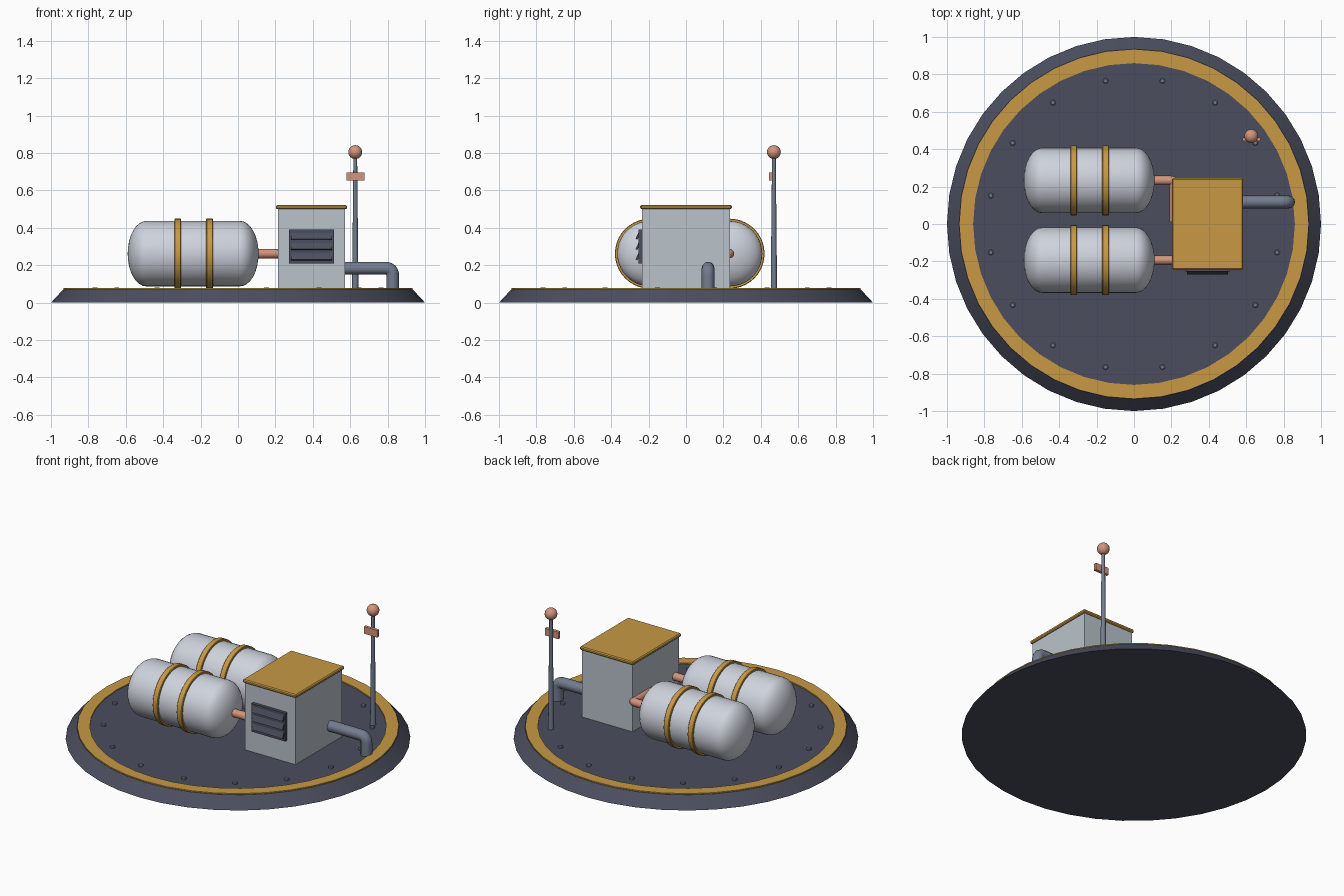
import bpy, bmesh, math
from mathutils import Vector, Matrix

if "Cube" in bpy.data.objects:
    bpy.data.objects.remove(bpy.data.objects["Cube"])


def material(name, rgb):
    m = bpy.data.materials.new(name)
    m.diffuse_color = (*rgb, 1)
    m.use_nodes = True
    m.node_tree.nodes["Principled BSDF"].inputs["Base Color"].default_value = m.diffuse_color
    return m


DECK = material("dark slate", (0.07, 0.076, 0.112))
YELLOW = material("warm yellow", (0.58, 0.32, 0.06))
WHITE = material("tank white", (0.62, 0.65, 0.72))
WALL = material("wall grey", (0.49, 0.55, 0.60))
COPPER = material("copper", (0.66, 0.30, 0.20))
STEEL = material("pipe steel", (0.17, 0.205, 0.275))


def finish(name, bm, mat, smooth=True):
    bmesh.ops.recalc_face_normals(bm, faces=bm.faces)
    me = bpy.data.meshes.new(name)
    bm.to_mesh(me)
    bm.free()
    me.materials.append(mat)
    ob = bpy.data.objects.new(name, me)
    bpy.context.collection.objects.link(ob)
    if smooth:
        bpy.ops.object.select_all(action='DESELECT')
        ob.select_set(True)
        bpy.context.view_layer.objects.active = ob
        bpy.ops.object.shade_smooth_by_angle(angle=math.radians(35))
    return ob


def lathe(name, profile, mat, loc=(0, 0, 0), segs=32, along_x=False, closed=False):
    """Spin a (radius, height) profile around z, optionally laid along x."""
    bm = bmesh.new()
    vs = [bm.verts.new((r, 0, h)) for r, h in profile]
    pairs = list(zip(vs, vs[1:])) + ([(vs[-1], vs[0])] if closed else [])
    es = [bm.edges.new(p) for p in pairs]
    bmesh.ops.spin(bm, geom=vs + es, cent=(0, 0, 0), axis=(0, 0, 1),
                   angle=2 * math.pi, steps=segs, use_duplicate=False)
    bmesh.ops.remove_doubles(bm, verts=bm.verts, dist=1e-5)
    if along_x:
        bm.transform(Matrix.Rotation(math.pi / 2, 4, 'Y'))
    bm.transform(Matrix.Translation(loc))
    return finish(name, bm, mat)


def box(name, lo, hi, mat, bevel=0, tilt=0):
    lo, hi = Vector(lo), Vector(hi)
    bm = bmesh.new()
    bmesh.ops.create_cube(bm, size=1)
    bm.transform(Matrix.Translation((lo + hi) / 2) @ Matrix.Rotation(tilt, 4, 'X')
                 @ Matrix.Diagonal((*(hi - lo), 1)))
    if bevel:
        bmesh.ops.bevel(bm, geom=bm.edges[:], offset=bevel, segments=1, affect='EDGES')
    return finish(name, bm, mat, False)


def pipe(name, pts, radius, mat, bend=0.04):
    """Round pipe through corner points, with rounded elbows."""
    pts = [Vector(p) for p in pts]
    path = [pts[0]]
    for a, b, c in zip(pts, pts[1:], pts[2:]):
        p, q = b + (a - b).normalized() * bend, b + (c - b).normalized() * bend
        for i in range(7):
            t = i / 6
            path.append(p * (1 - t) ** 2 + b * 2 * t * (1 - t) + q * t * t)
    path.append(pts[-1])
    cu = bpy.data.curves.new(name, 'CURVE')
    cu.dimensions = '3D'
    cu.bevel_depth, cu.bevel_resolution, cu.use_fill_caps = radius, 4, True
    sp = cu.splines.new('POLY')
    sp.points.add(len(path) - 1)
    for v, co in zip(sp.points, path):
        v.co = (*co, 1)
    cu.materials.append(mat)
    ob = bpy.data.objects.new(name, cu)
    bpy.context.collection.objects.link(ob)
    bpy.ops.object.select_all(action='DESELECT')
    ob.select_set(True)
    bpy.context.view_layer.objects.active = ob
    bpy.ops.object.convert(target='MESH')
    bpy.ops.object.shade_smooth_by_angle(angle=math.radians(35))


# Round base plate with sloped rim, yellow ring and deck bolts
lathe("base_plate", [(0, 0), (1, 0), (0.935, 0.07), (0, 0.07)], DECK, segs=40)
lathe("deck_ring", [(0.86, 0.064), (0.933, 0.064), (0.933, 0.077), (0.86, 0.077)],
      YELLOW, segs=40, closed=True)
for i in range(16):
    a = math.radians(11.25 + 22.5 * i)
    lathe(f"deck_bolt_{i + 1}", [(0, -0.005), (0.015, -0.005), (0.015, 0.008), (0.01, 0.012), (0, 0.012)],
          STEEL, (0.78 * math.cos(a), 0.78 * math.sin(a), 0.07), 8)

# Two horizontal tanks with domed ends and strap bands
R, HALF, DOME, TZ = 0.175, 0.35, 0.10, 0.262
dome = [(R * math.cos(math.pi / 2 * i / 8), HALF - DOME + DOME * math.sin(math.pi / 2 * i / 8))
        for i in range(9)]
dome[-1] = (0, HALF)
tank = [(r, -h) for r, h in reversed(dome)] + dome
for side, y in (("front", -0.193), ("back", 0.233)):
    lathe(f"{side}_tank", tank, WHITE, (-0.24, y, TZ), 40, along_x=True)
    for n, x in enumerate((-0.322, -0.152)):
        lathe(f"{side}_tank_band_{n + 1}",
              [(0.17, -0.018), (0.184, -0.018), (0.187, -0.015), (0.187, 0.015),
               (0.184, 0.018), (0.17, 0.018)],
              YELLOW, (x, y, TZ), 40, along_x=True, closed=True)

# Copper feed pipes from the tanks to the pump house
pipe("front_feed_pipe", [(0.08, -0.193, TZ), (0.24, -0.193, TZ)], 0.025, COPPER)
pipe("back_feed_pipe", [(0.08, 0.233, TZ), (0.215, 0.233, TZ), (0.215, 0.01, TZ)],
     0.025, COPPER, 0.02)

# Pump house with overhanging roof
box("pump_house", (0.214, -0.235, 0.065), (0.572, 0.235, 0.505), WALL)
box("pump_house_roof", (0.203, -0.245, 0.500), (0.583, 0.245, 0.522), YELLOW, 0.006)

# Louvred vent on the front wall
box("vent_panel", (0.273, -0.255, 0.21), (0.513, -0.23, 0.39), DECK)
for i in range(3):
    z = 0.245 + 0.055 * i
    box(f"vent_slat_{i + 1}", (0.283, -0.263, z - 0.018), (0.503, -0.252, z + 0.018),
        DECK, tilt=math.radians(-25))

# Outlet pipe bending down into the deck
pipe("outlet_pipe", [(0.55, 0.118, 0.184), (0.827, 0.118, 0.184), (0.827, 0.118, 0.065)],
     0.034, STEEL)

# Tapered mast with ball and small sign plate
MX, MY = 0.627, 0.47
lathe("mast", [(0, 0.065), (0.017, 0.065), (0.010, 0.79), (0, 0.79)], STEEL, (MX, MY, 0), 12)
ball = [(0.037 * math.sin(math.pi * i / 12), -0.037 * math.cos(math.pi * i / 12)) for i in range(13)]
lathe("mast_ball", ball, COPPER, (MX, MY, 0.805), 20)
box("mast_plate", (0.58, 0.444, 0.652), (0.676, 0.463, 0.697), COPPER)
